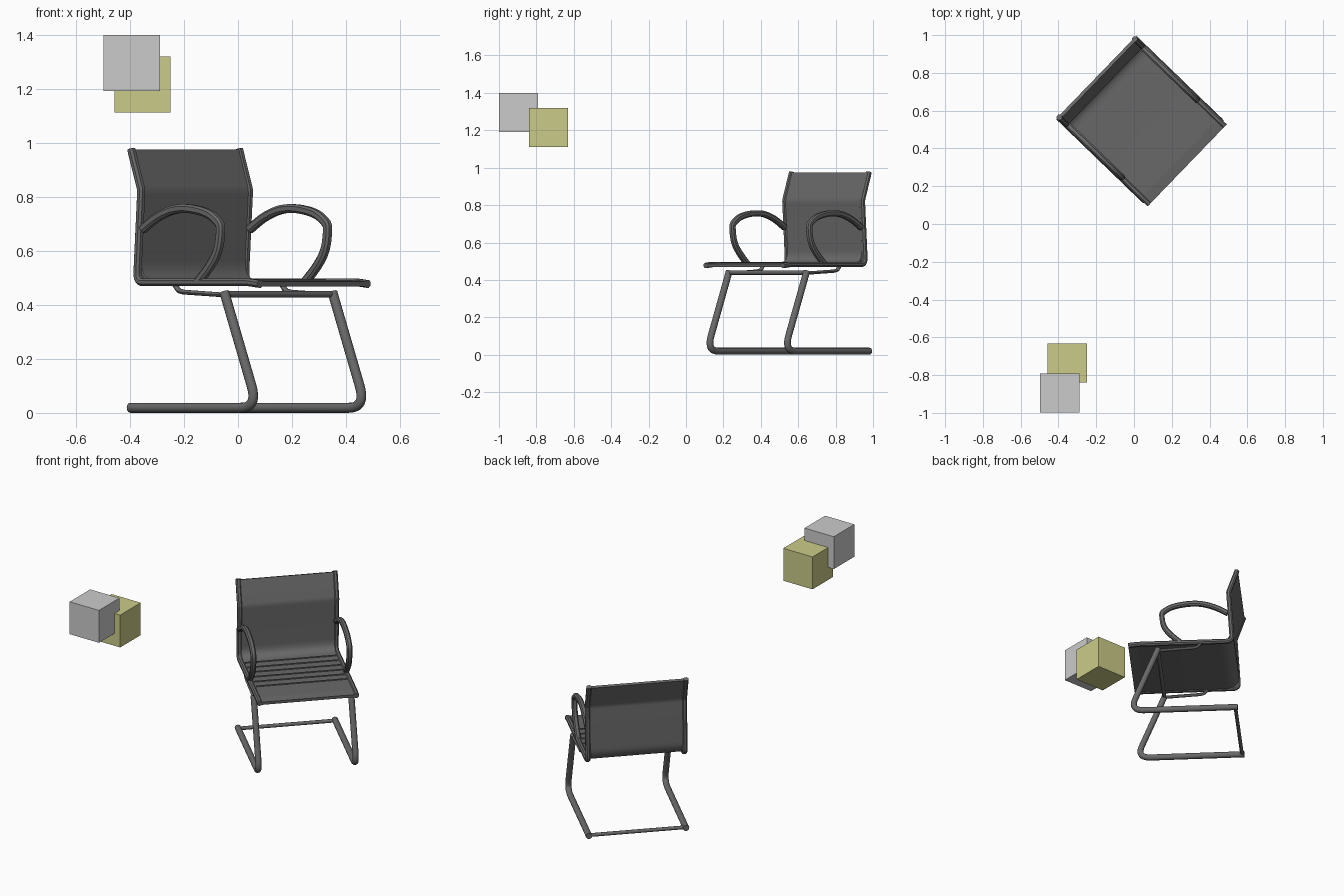
import bpy, bmesh, math
from mathutils import Vector, Matrix

old = bpy.data.objects.get("Cube")
if old:
    bpy.data.objects.remove(old, do_unlink=True)


def material(name, rgb):
    m = bpy.data.materials.new(name)
    m.use_nodes = True
    color = (*rgb, 1)
    m.diffuse_color = color
    m.node_tree.nodes["Principled BSDF"].inputs["Base Color"].default_value = color
    return m


CHARCOAL = material("charcoal", (0.14, 0.14, 0.14))
GREY = material("light_grey", (0.6, 0.6, 0.6))
OLIVE = material("pale_olive", (0.6, 0.6, 0.25))

# The chair is modelled facing -y, then turned and set in place
PLACE = Matrix.Translation((0.04, 0.544, 0)) @ Matrix.Rotation(math.radians(46), 4, "Z")


def finish(name, bm, mat, mirror=False, place=PLACE):
    bmesh.ops.recalc_face_normals(bm, faces=bm.faces)
    mesh = bpy.data.meshes.new(name)
    bm.to_mesh(mesh)
    bm.free()
    mesh.materials.append(mat)
    obj = bpy.data.objects.new(name, mesh)
    bpy.context.collection.objects.link(obj)
    obj.matrix_world = place
    if mirror:
        obj.modifiers.new("mirror", "MIRROR")
    bpy.ops.object.select_all(action="DESELECT")
    obj.select_set(True)
    bpy.context.view_layer.objects.active = obj
    bpy.ops.object.shade_smooth_by_angle(angle=math.radians(40))
    return obj


def fillet(points, radius, steps=6):
    """Round the inner corners of a path of (forward, height) points."""
    pts = [Vector(p) for p in points]
    out = [pts[0]]
    for a, b, c in zip(pts, pts[1:], pts[2:]):
        u, w = (a - b).normalized(), (c - b).normalized()
        cut = radius / math.tan(u.angle(w) / 2)
        cut = min(cut, (a - b).length * 0.48, (c - b).length * 0.48)
        p, q = b + u * cut, b + w * cut
        for i in range(steps + 1):
            t = i / steps
            out.append(p * (1 - t) ** 2 + b * 2 * t * (1 - t) + q * t * t)
    return out + [pts[-1]]


def soften(points, rounds=3):
    """Smooth a path by repeated corner cutting."""
    pts = [Vector(p) for p in points]
    for _ in range(rounds):
        inner = []
        for a, b in zip(pts, pts[1:]):
            inner += [a.lerp(b, 0.25), a.lerp(b, 0.75)]
        pts = [pts[0]] + inner[1:-1] + [pts[-1]]
    return pts


def oval(width, thick, sides=12):
    return [(width / 2 * math.cos(math.tau * i / sides),
             thick / 2 * math.sin(math.tau * i / sides)) for i in range(sides)]


def slab(width, thick, edge=0.006):
    w, t = width / 2, thick / 2
    return [(w, t - edge), (w - edge, t), (edge - w, t), (-w, t - edge),
            (-w, edge - t), (edge - w, -t), (w - edge, -t), (w, edge - t)]


def sweep(name, path, section, x=0, mirror=False):
    """Carry a section along a path lying in the side plane."""
    bm = bmesh.new()
    rings = []
    for i, p in enumerate(path):
        before = (p - path[i - 1]).normalized() if i else Vector((0, 0))
        after = (path[i + 1] - p).normalized() if i < len(path) - 1 else Vector((0, 0))
        tangent = (before + after).normalized()
        normal = Vector((-tangent.y, tangent.x))
        ring = []
        for side, out in section:
            q = p + normal * out
            ring.append(bm.verts.new((x + side, -q.x, q.y)))
        rings.append(ring)
    n = len(section)
    for a, b in zip(rings, rings[1:]):
        for i in range(n):
            j = (i + 1) % n
            bm.faces.new((a[i], a[j], b[j], b[i]))
    bm.faces.new(rings[0])
    bm.faces.new(rings[-1])
    return finish(name, bm, CHARCOAL, mirror)


def crossbar(name, forward, height, radius, length):
    bm = bmesh.new()
    turn = Matrix.Translation((0, -forward, height)) @ Matrix.Rotation(math.pi / 2, 4, "Y")
    bmesh.ops.create_cone(bm, cap_ends=True, segments=12, radius1=radius,
                          radius2=radius, depth=length, matrix=turn)
    return finish(name, bm, CHARCOAL)


# Side rails and the sling stretched between them
shell = [(0.335, 0.477), (0.28, 0.483), (-0.298, 0.483), (-0.276, 0.825), (-0.328, 0.976)]
sweep("side_rails", fillet(shell, 0.035), slab(0.03, 0.028, 0.008), 0.287, True)
sling = shell[:-1] + [(-0.326, 0.972)]
sweep("seat_and_back_sling", fillet(sling, 0.075, 8), slab(0.56, 0.018, 0.004))

# Shallow ribs across the seat
bm = bmesh.new()
for i in range(6):
    at = Matrix.Translation((0, 0.2 - i * 0.066, 0.493)) @ Matrix.Diagonal((0.54, 0.01, 0.006, 1))
    bmesh.ops.create_cube(bm, size=1, matrix=at)
finish("seat_ribs", bm, CHARCOAL)

# Looped armrests
arm = [(-0.27, 0.68), (-0.19, 0.73), (-0.08, 0.762), (0.06, 0.745), (0.125, 0.705),
       (0.132, 0.68), (0.12, 0.6), (0.075, 0.54), (0.015, 0.485)]
sweep("armrests", soften(arm), slab(0.032, 0.032, 0.008), 0.285, True)

# Cantilever legs with floor runners
leg = [(0.152, 0.447), (0.318, 0.019), (-0.332, 0.019)]
leg[1] = (0.325, 0.019)
sweep("legs", fillet(leg, 0.06, 10), oval(0.037, 0.037), 0.288, True)
crossbar("front_crossbar", 0.155, 0.439, 0.012, 0.58)
crossbar("rear_floor_crossbar", -0.318, 0.019, 0.011, 0.57)

# Bent struts joining the legs to the underside of the seat
strut = [(0.155, 0.436), (-0.06, 0.447), (-0.085, 0.452), (-0.105, 0.474)]
sweep("seat_struts", fillet(strut, 0.02), oval(0.024, 0.018, 10), 0.285, True)

# Bolts where the armrests meet the back
bm = bmesh.new()
bmesh.ops.create_uvsphere(bm, u_segments=12, v_segments=8, radius=0.014,
                          matrix=Matrix.Translation((0.285, 0.258, 0.685)))
finish("armrest_bolts", bm, CHARCOAL, True)

# Two loose cubes
for name, centre, mat in (("grey_cube", (-0.393, -0.895, 1.295), GREY),
                          ("olive_cube", (-0.353, -0.736, 1.215), OLIVE)):
    bm = bmesh.new()
    bmesh.ops.create_cube(bm, size=0.208)
    finish(name, bm, mat, place=Matrix.Translation(centre))
